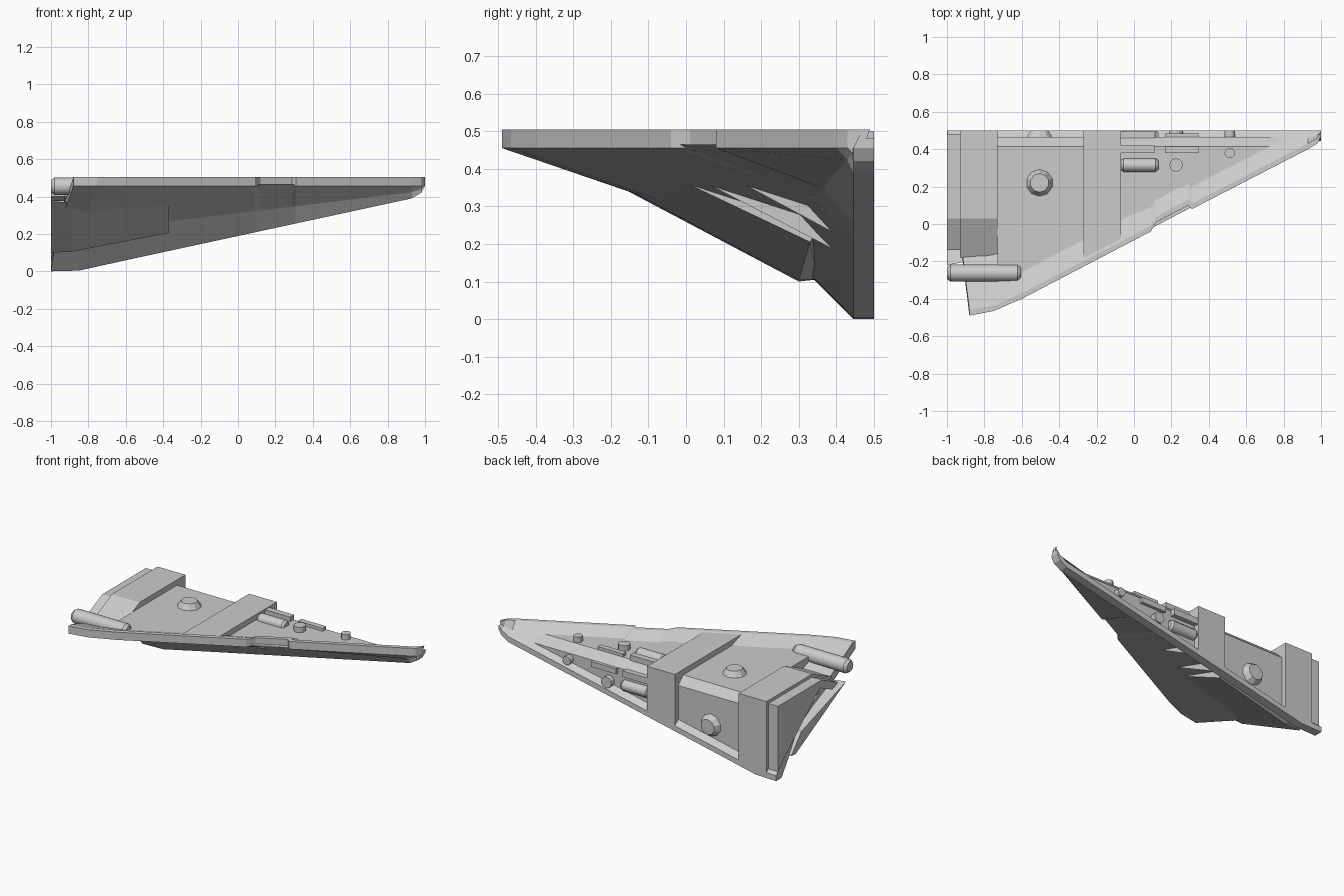
import bpy, bmesh, math
from mathutils import Matrix

if "Cube" in bpy.data.objects:
    bpy.data.objects.remove(bpy.data.objects["Cube"])


def finish(bm, name, swap=False):
    """Turn a bmesh into an object; swap exchanges y and z (deck <-> side wall)."""
    if swap:
        for v in bm.verts:
            v.co = (v.co.x, v.co.z, v.co.y)
    bmesh.ops.recalc_face_normals(bm, faces=bm.faces[:])
    me = bpy.data.meshes.new(name)
    bm.to_mesh(me)
    bm.free()
    ob = bpy.data.objects.new(name, me)
    bpy.context.collection.objects.link(ob)
    return ob


def loft(name, sections):
    """Closed skin through a row of equal-length rings of (x, y, z) points."""
    bm = bmesh.new()
    rings = [[bm.verts.new(p) for p in s] for s in sections]
    n = len(rings[0])
    for a, b in zip(rings, rings[1:]):
        for i in range(n):
            j = (i + 1) % n
            bm.faces.new((a[i], a[j], b[j], b[i]))
    bm.faces.new(rings[0])
    bm.faces.new(rings[-1])
    bmesh.ops.triangulate(bm, faces=[f for f in bm.faces if len(f.verts) > 4])
    return finish(bm, name)


def at(x, pts):
    return [(x, y, z) for y, z in pts]


def keel_z(x):
    return max(0, .005 + .2163 * (x + .85))


def edge_y(x):
    return -.4 + .523 * (x + .6)


def valley(z):
    t = z / .455
    return .24 + .22 * t, .205 + .255 * t


# Outer hull: two rims joined by a folded, concave skin
rows = [(-.88, -.49, -1, 0), (-.75, -.465, -.85, .004), (-.6, -.4, -.6, None),
        (.09, -.04, .09, None), (.12, .01, .12, None), (.29, .10, .29, None),
        (.31, .08, .31, None), (.93, .40, .93, .39), (.98, .43, .98, .42), (1, .47, 1, .455)]
sections = []
for xu, yu, xl, zl in rows:
    zl = keel_z(xl) if zl is None else zl
    vy, vz = valley(zl)
    xv = xl if xl > -.9 else -.97
    sections.append([(xu, yu, .505), (xu, yu, .455), (xv, vy, vz),
                     (xl, .445, zl), (xl, .5, zl), (xl, .5, min(zl + .035, .48)),
                     (xv, min(vy + .03, .48), min(vz + .03, .48)),
                     (xu, min(yu + .03, .49), .505)])
loft("hull_shell", sections)

# Wedge pod filling the fold of the hull near the stern
loft("side_pod", [
    at(-1, [(-.22, .375), (.24, .225), (.345, .105), (.30, .1)]),
    at(-.89, [(-.20, .368), (.26, .24), (.35, .105), (.30, .105)]),
    at(-.37, [(0, .362), (.29, .28), (.34, .222), (.33, .205)])])


# Recessed inner deck and wall with chamfered corner
def core(x):
    vy, vz = valley(keel_z(x))
    return at(x, [(.415, .465), (min(edge_y(x) + .015, .41), .465), (vy + .015, vz + .015),
                  (.465, min(keel_z(x) + .015, .41)), (.465, .415)])


loft("inner_body", [core(-.73), core(.9)])

# Raised cross ribs
stern = [(.5, .5), (.03, .5), (-.18, .40), (.26, .25), (.44, .06), (.5, .03)]
loft("stern_rib", [at(-.93, stern), at(-.73, stern)])


def rib(x):
    vy, vz = valley(keel_z(x))
    return at(x, [(.5, .5), (edge_y(x) + .015, .5), (edge_y(x) + .015, .46),
                  (vy + .015, vz + .015), (.46, keel_z(x) + .02), (.5, keel_z(x) + .02)])


loft("middle_rib", [rib(-.27), rib(-.07)])

# Open L-shaped frame at the stern
frame = [(.48, .48), (.03, .48), (-.14, .40), (-.08, .375), (.05, .435),
         (.44, .435), (.44, .10), (.48, .05)]
loft("stern_frame", [at(-1, frame), at(-.93, frame)])


# Deck fittings, repeated on the side wall
def cone(name, x, y, r1, r2, z0, z1, seg, swap):
    bm = bmesh.new()
    bmesh.ops.create_cone(bm, cap_ends=True, segments=seg, radius1=r1, radius2=r2,
                          depth=z1 - z0, matrix=Matrix.Translation((x, y, (z0 + z1) / 2)))
    finish(bm, name, swap)


def box(name, x0, x1, y0, y1, z0, z1, swap):
    bm = bmesh.new()
    m = Matrix.Translation(((x0 + x1) / 2, (y0 + y1) / 2, (z0 + z1) / 2))
    bmesh.ops.create_cube(bm, size=1, matrix=m @ Matrix.Diagonal((x1 - x0, y1 - y0, z1 - z0, 1)))
    finish(bm, name, swap)


def tank(name, x0, x1, y, z, r, swap=False):
    bm = bmesh.new()
    rings = []
    for x, q in ((x0, .7 * r), (x0 + .4 * r, r), (x1 - .4 * r, r), (x1, .7 * r)):
        rings.append([bm.verts.new((x, y + q * math.cos(k * math.pi / 6),
                                    z + q * math.sin(k * math.pi / 6))) for k in range(12)])
    for a, b in zip(rings, rings[1:]):
        for i in range(12):
            bm.faces.new((a[i], a[i - 1], b[i - 1], b[i]))
    bm.faces.new(rings[0])
    bm.faces.new(rings[-1])
    ob = finish(bm, name, swap)
    bpy.context.view_layer.objects.active = ob
    ob.select_set(True)
    bpy.ops.object.shade_smooth_by_angle(angle=math.radians(35))
    ob.select_set(False)


for swap, side in ((False, "deck"), (True, "wall")):
    cone(side + "_hatch", -.505, .22, .075, .05, .46, .5, 10, swap)
    cone(side + "_post", .225, .315, .036, .036, .45, .5, 12, swap)
    cone(side + "_small_post", .512, .38, .028, .028, .45, .5, 12, swap)
    box(side + "_long_box", -.08, .11, .38, .42, .45, .495, swap)
    box(side + "_short_box", .165, .345, .38, .415, .45, .485, swap)
    tank(side + "_tank", -.07, .13, .315, .465, .036, swap)

# Gun-like tube across the stern corner
tank("stern_tube", -1, -.605, -.262, .455, .046)
